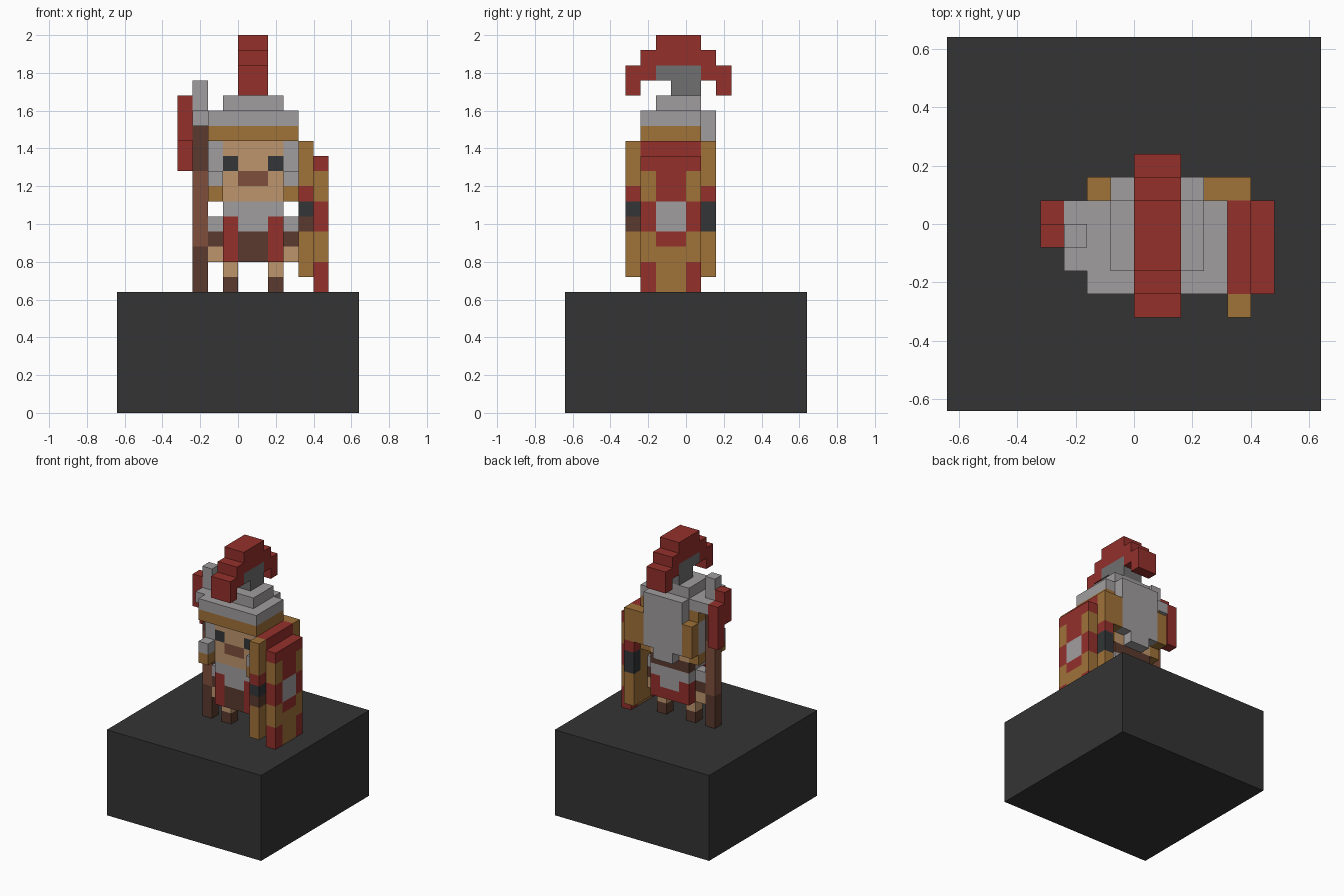
import bpy, bmesh, math
from mathutils import Vector

cube = bpy.data.objects.get("Cube")
if cube:
    bpy.data.objects.remove(cube, do_unlink=True)

U = 0.08  # size of one block


def linear(c):
    c /= 255
    return c / 12.92 if c <= 0.04045 else ((c + 0.055) / 1.055) ** 2.4


def material(name, rgb):
    m = bpy.data.materials.new(name)
    m.use_nodes = True
    col = tuple(linear(c) for c in rgb) + (1.0,)
    m.diffuse_color = col
    bsdf = next(n for n in m.node_tree.nodes if n.type == 'BSDF_PRINCIPLED')
    bsdf.inputs["Base Color"].default_value = col
    return m


BASE = material("charcoal", (52, 52, 52))
DARK = material("dark slate", (50, 53, 55))
RED = material("red", (148, 48, 43))
STEEL = material("light steel", (160, 157, 158))
IRON = material("mid grey", (112, 112, 112))
GOLD = material("gold", (160, 114, 57))
SKIN = material("skin", (190, 149, 108))
BROWN = material("dark brown", (90, 58, 45))
WOOD = material("warm brown", (128, 79, 61))

AXES = [Vector(v) for v in ((1, 0, 0), (-1, 0, 0), (0, 1, 0), (0, -1, 0), (0, 0, 1), (0, 0, -1))]


def part(name, *boxes):
    """Fuse boxes (x0, x1, y0, y1, z0, z1, material) into one shell; later boxes repaint earlier ones."""
    cells = {}
    for x0, x1, y0, y1, z0, z1, mat in boxes:
        for x in range(x0, x1):
            for y in range(y0, y1):
                for z in range(z0, z1):
                    cells[(x, y, z)] = mat
    mesh = bpy.data.meshes.new(name)
    mats = list(dict.fromkeys(cells.values()))
    for m in mats:
        mesh.materials.append(m)
    bm = bmesh.new()
    for cell, mat in cells.items():
        centre = Vector(cell) + Vector((0.5, 0.5, 0.5))
        for n in AXES:
            if tuple(int(a + b) for a, b in zip(cell, n)) in cells:
                continue
            a = Vector((n.y, n.z, n.x)) * 0.5
            b = n.cross(a)
            mid = centre + n * 0.5
            quad = (mid - a - b, mid + a - b, mid + a + b, mid - a + b)
            f = bm.faces.new([bm.verts.new(p * U) for p in quad])
            f.material_index = mats.index(mat)
    bmesh.ops.remove_doubles(bm, verts=bm.verts, dist=1e-4)
    bmesh.ops.dissolve_limit(bm, angle_limit=math.radians(1), verts=bm.verts,
                             edges=bm.edges, delimit={'MATERIAL'})
    bm.to_mesh(mesh)
    bm.free()
    obj = bpy.data.objects.new(name, mesh)
    bpy.context.collection.objects.link(obj)


def both(*box):
    """A box and its mirror across the figure's middle plane, x = 1 block."""
    x0, x1 = box[:2]
    return [box, (2 - x1, 2 - x0) + box[2:]]


# Pedestal
part("pedestal", (-8, 8, -8, 8, 0, 8, BASE))

# Legs with boots
for name, x in (("right_leg", -1), ("left_leg", 2)):
    part(name, (x, x + 1, -1, 0, 9, 10, SKIN), (x, x + 1, -1, 0, 8, 9, BROWN))

# Torso: armour, skirt and red sashes
part("torso",
     (-1, 3, -2, 1, 12, 14, STEEL),
     (-1, 3, -2, 1, 10, 12, BROWN),
     (-1, 3, 0, 1, 11, 13, STEEL),
     (-1, 3, 0, 1, 13, 14, BROWN),
     (-1, 3, 0, 1, 10, 11, RED),
     *both(-1, 0, 0, 1, 11, 12, RED),
     *both(-1, 0, -2, -1, 10, 13, RED))

# Arms
for name, x in (("right_arm", -2), ("left_arm", 3)):
    part(name, (x, x + 1, -1, 0, 12, 13, STEEL),
         (x, x + 1, -1, 0, 11, 12, BROWN),
         (x, x + 1, -1, 0, 10, 11, SKIN))

# Head with eyes and mouth
part("head",
     (-1, 3, -2, 1, 14, 18, SKIN),
     *both(-1, 0, -2, -1, 16, 17, DARK),
     (0, 2, -2, -1, 15, 16, WOOD))

# Helmet: crown, brim, cheek guards and neck guard
part("helmet",
     (-1, 3, -2, 1, 20, 21, STEEL),
     (-2, 4, -3, 1, 19, 20, STEEL),
     (-2, 4, -3, 1, 18, 19, GOLD),
     *both(-2, -1, -2, 1, 15, 18, STEEL),
     *both(-2, -1, -3, 1, 14, 15, GOLD),
     *both(-2, -1, -3, -2, 15, 16, STEEL),
     (-1, 3, 1, 2, 15, 20, STEEL),
     (0, 2, 1, 2, 14, 15, STEEL),
     *both(-2, -1, 1, 2, 15, 18, GOLD))

# Crest holder and plume
part("crest_holder", (0, 2, -1, 1, 21, 22, IRON), (0, 2, -2, 1, 22, 23, IRON))
part("plume",
     (0, 2, -2, 1, 24, 25, RED),
     (0, 2, -3, 2, 23, 24, RED),
     (0, 2, -4, -2, 22, 23, RED),
     (0, 2, 1, 3, 22, 23, RED),
     (0, 2, -4, -3, 21, 22, RED),
     (0, 2, 2, 3, 21, 22, RED))

# Spear and pennant
part("spear",
     (-3, -2, -1, 0, 8, 19, BROWN),
     (-3, -2, -1, 0, 11, 16, WOOD),
     (-3, -2, -2, 1, 19, 20, STEEL),
     (-3, -2, -1, 0, 20, 22, STEEL))
part("pennant", (-4, -3, -1, 0, 18, 21, RED), (-4, -3, 0, 1, 16, 20, RED))

# Shield: gold back layer with a banded rim, patterned front layer
part("shield",
     (4, 5, -4, 2, 9, 18, GOLD),
     (4, 5, -3, 1, 16, 18, RED),
     (4, 5, -4, -3, 14, 15, RED),
     (4, 5, 1, 2, 14, 15, RED),
     (4, 5, -4, -3, 13, 14, DARK),
     (4, 5, -4, -3, 12, 13, BROWN),
     (4, 5, 1, 2, 12, 14, DARK),
     (5, 6, -3, 1, 8, 17, GOLD),
     (5, 6, -3, 1, 16, 17, RED),
     (5, 6, -2, 0, 11, 16, RED),
     (5, 6, -3, 1, 12, 14, RED),
     (5, 6, -2, 0, 12, 14, STEEL),
     (5, 6, -3, -2, 8, 10, RED),
     (5, 6, 0, 1, 8, 10, RED))
